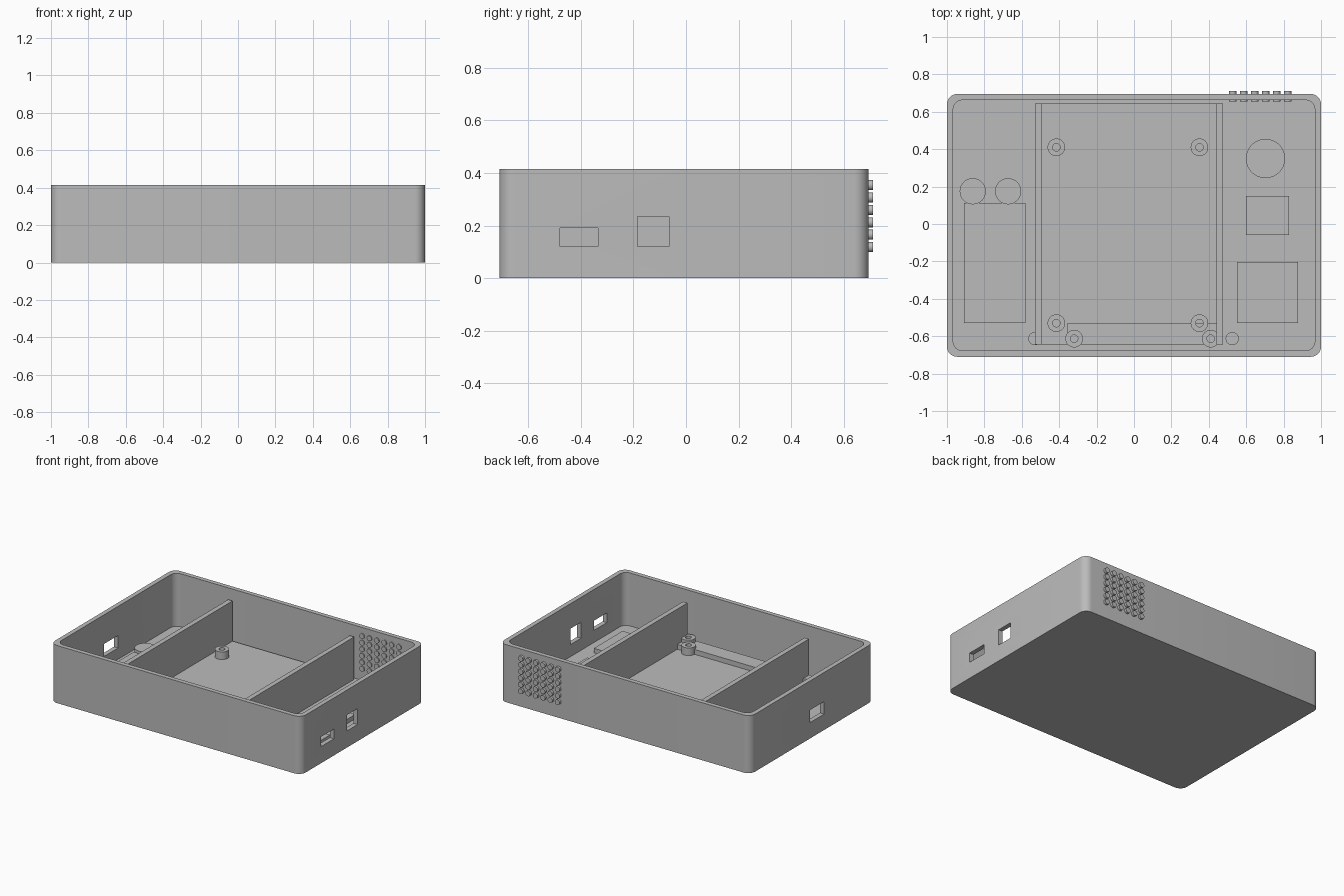
import bpy, bmesh, math

cube = bpy.data.objects.get("Cube")
if cube:
    bpy.data.objects.remove(cube, do_unlink=True)

grey = bpy.data.materials.new("plain grey")
grey.use_nodes = True
colour = (0.5, 0.5, 0.5, 1)
grey.diffuse_color = colour
grey.node_tree.nodes["Principled BSDF"].inputs["Base Color"].default_value = colour

MID_Y = -0.0075
FLOOR, PLATE, RIM = 0.033, 0.05, 0.415


def finish(name, bm, smooth=False):
    bmesh.ops.recalc_face_normals(bm, faces=bm.faces)
    mesh = bpy.data.meshes.new(name)
    bm.to_mesh(mesh)
    bm.free()
    mesh.materials.append(grey)
    obj = bpy.data.objects.new(name, mesh)
    bpy.context.scene.collection.objects.link(obj)
    if smooth:
        smooth_shade(obj)
    return obj


def smooth_shade(obj):
    bpy.ops.object.select_all(action="DESELECT")
    obj.select_set(True)
    bpy.context.view_layer.objects.active = obj
    bpy.ops.object.shade_smooth_by_angle(angle=math.radians(35))


def box(name, x0, x1, y0, y1, z0, z1):
    bm = bmesh.new()
    bmesh.ops.create_cube(bm, size=1)
    for v in bm.verts:
        v.co = (x1 if v.co.x > 0 else x0, y1 if v.co.y > 0 else y0, z1 if v.co.z > 0 else z0)
    return finish(name, bm)


def skin(bm, rings):
    """Join equal rings of points into a closed skin."""
    loops = [[bm.verts.new(p) for p in ring] for ring in rings]
    n = len(loops[0])
    for a, b in zip(loops, loops[1:]):
        for i in range(n):
            j = (i + 1) % n
            bm.faces.new((a[i], a[j], b[j], b[i]))
    bm.faces.new(loops[0])
    bm.faces.new(loops[-1])


def lathe(name, x, y, profile, sides=32):
    bm = bmesh.new()
    turns = [math.tau * i / sides for i in range(sides)]
    skin(bm, [[(x + r * math.cos(t), y + r * math.sin(t), z) for t in turns]
              for r, z in profile])
    return finish(name, bm, True)


def disc(name, x, y, r, z0, z1):
    return lathe(name, x, y, [(r, z0), (r, z1)])


def post(name, x, y, z0, z1):
    return lathe(name, x, y, [(0.047, z0), (0.047, z1), (0.02, z1), (0.02, z0 + 0.002)])


def rounded(hx, hy, r, z, steps=8):
    ring = []
    for k, (sx, sy) in enumerate(((1, 1), (-1, 1), (-1, -1), (1, -1))):
        for i in range(steps + 1):
            t = math.pi / 2 * (k + i / steps)
            ring.append((sx * (hx - r) + r * math.cos(t),
                         MID_Y + sy * (hy - r) + r * math.sin(t), z))
    return ring


# Open tray with rounded corners
bm = bmesh.new()
outer, inner = (1, 0.7025, 0.055), (0.967, 0.67, 0.05)
skin(bm, [rounded(*outer, 0), rounded(*outer, RIM), rounded(*inner, RIM), rounded(*inner, FLOOR)])
case = finish("case", bm)

# Port openings through the side walls
ports = [
    box("left_port_low_cutter", 0.9, 1.1, -0.48, -0.335, 0.12, 0.19),
    box("left_port_tall_cutter", 0.9, 1.1, -0.185, -0.065, 0.12, 0.235),
    box("right_port_cutter", -1.1, -0.9, -0.145, 0.015, 0.115, 0.205),
]
for cutter in ports:
    mod = case.modifiers.new("port", "BOOLEAN")
    mod.operation, mod.solver, mod.object = "DIFFERENCE", "EXACT", cutter
bpy.context.view_layer.update()
cut = bpy.data.meshes.new_from_object(
    case.evaluated_get(bpy.context.evaluated_depsgraph_get()))
case.modifiers.clear()
case.data = cut
for cutter in ports:
    bpy.data.objects.remove(cutter, do_unlink=True)
smooth_shade(case)

# Centre bay with two dividers
box("bay_plate", -0.53, 0.475, -0.645, 0.645, FLOOR - 0.01, PLATE)
box("right_divider", -0.53, -0.495, -0.645, 0.645, FLOOR - 0.01, 0.34)
box("left_divider", 0.44, 0.475, -0.645, 0.645, FLOOR - 0.01, 0.34)

# Mounting posts in the bay
for x in (-0.415, 0.35):
    for y in (-0.53, 0.41):
        post("mounting_post", x, y, PLATE - 0.002, 0.105)

# Front strip with its posts and pegs
box("front_strip", -0.355, 0.44, -0.645, -0.53, PLATE - 0.005, 0.085)
for x in (-0.32, 0.41):
    post("strip_post", x, -0.613, PLATE, 0.113)
for x in (-0.53, 0.525):
    disc("front_peg", x, -0.613, 0.035, FLOOR - 0.005, 0.08)

# Parts on the right side of the floor
box("long_block", -0.91, -0.58, -0.53, 0.112, FLOOR - 0.005, 0.065)
for x in (-0.862, -0.673):
    disc("round_pad", x, 0.175, 0.07, FLOOR - 0.005, 0.085)

# Parts on the left side of the floor
box("wide_block", 0.55, 0.877, -0.53, -0.203, FLOOR - 0.005, 0.065)
box("small_block", 0.6, 0.83, -0.06, 0.15, FLOOR - 0.005, 0.065)
disc("large_round_pad", 0.703, 0.35, 0.105, FLOOR - 0.005, 0.065)

# Grid of studs through the back wall
for col in range(6):
    for row in range(6):
        stud = disc("back_stud", 0, 0, 0.019, -0.0285, 0.0285)
        stud.rotation_euler.x = math.pi / 2
        stud.location = (0.528 + 0.0588 * col, 0.6835, 0.118 + 0.0472 * row)
